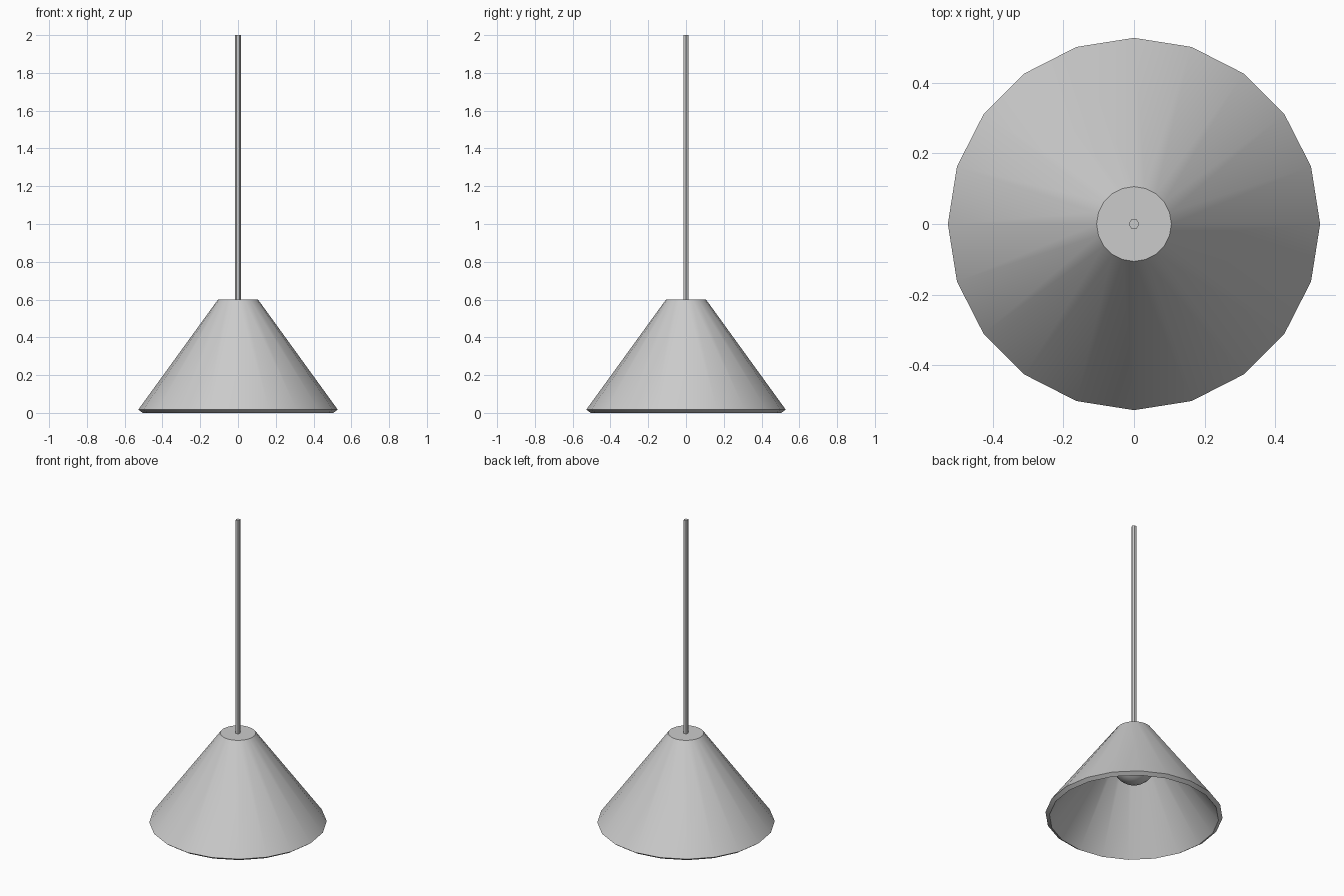
import bpy, bmesh, math

if "Cube" in bpy.data.objects:
    bpy.data.objects.remove(bpy.data.objects["Cube"])


def lathe(name, profile, sides, smooth=True):
    """Revolve (radius, z) points around the z axis; radius 0 closes to a pole."""
    bm = bmesh.new()
    rings = []
    for r, z in profile:
        if r == 0:
            rings.append([bm.verts.new((0, 0, z))] * sides)
        else:
            rings.append([bm.verts.new((r * math.cos(a), r * math.sin(a), z))
                          for a in (2 * math.pi * i / sides for i in range(sides))])
    for low, high in zip(rings, rings[1:]):
        for i in range(sides):
            j = (i + 1) % sides
            corners = list(dict.fromkeys((low[i], low[j], high[j], high[i])))
            bm.faces.new(corners)
    bmesh.ops.recalc_face_normals(bm, faces=bm.faces)
    mesh = bpy.data.meshes.new(name)
    bm.to_mesh(mesh)
    bm.free()
    obj = bpy.data.objects.new(name, mesh)
    bpy.context.collection.objects.link(obj)
    if smooth:
        bpy.ops.object.select_all(action='DESELECT')
        obj.select_set(True)
        bpy.context.view_layer.objects.active = obj
        bpy.ops.object.shade_smooth_by_angle(angle=math.radians(30))
    return obj


# Conical shade with thickness: outer skin, slanted rim, inner skin
lathe("shade", [(0, 0.6), (0.106, 0.6), (0.528, 0.017),
                (0.504, 0), (0.09, 0.57), (0, 0.57)], 20)

# Thin hanging rod
lathe("rod", [(0, 0.59), (0.015, 0.59), (0.015, 2.0), (0, 2.0)], 6, smooth=False)

# Bulb socket under the top of the shade
lathe("socket", [(0, 0.45), (0.05, 0.45), (0.05, 0.575), (0, 0.575)], 16)

# Round bulb inside the shade
R, ZC, N = 0.13, 0.37, 12
arc = [(R * math.sin(math.pi * i / N), ZC - R * math.cos(math.pi * i / N))
       for i in range(1, N)]
lathe("bulb", [(0, ZC - R)] + arc + [(0, ZC + R)], 20)
